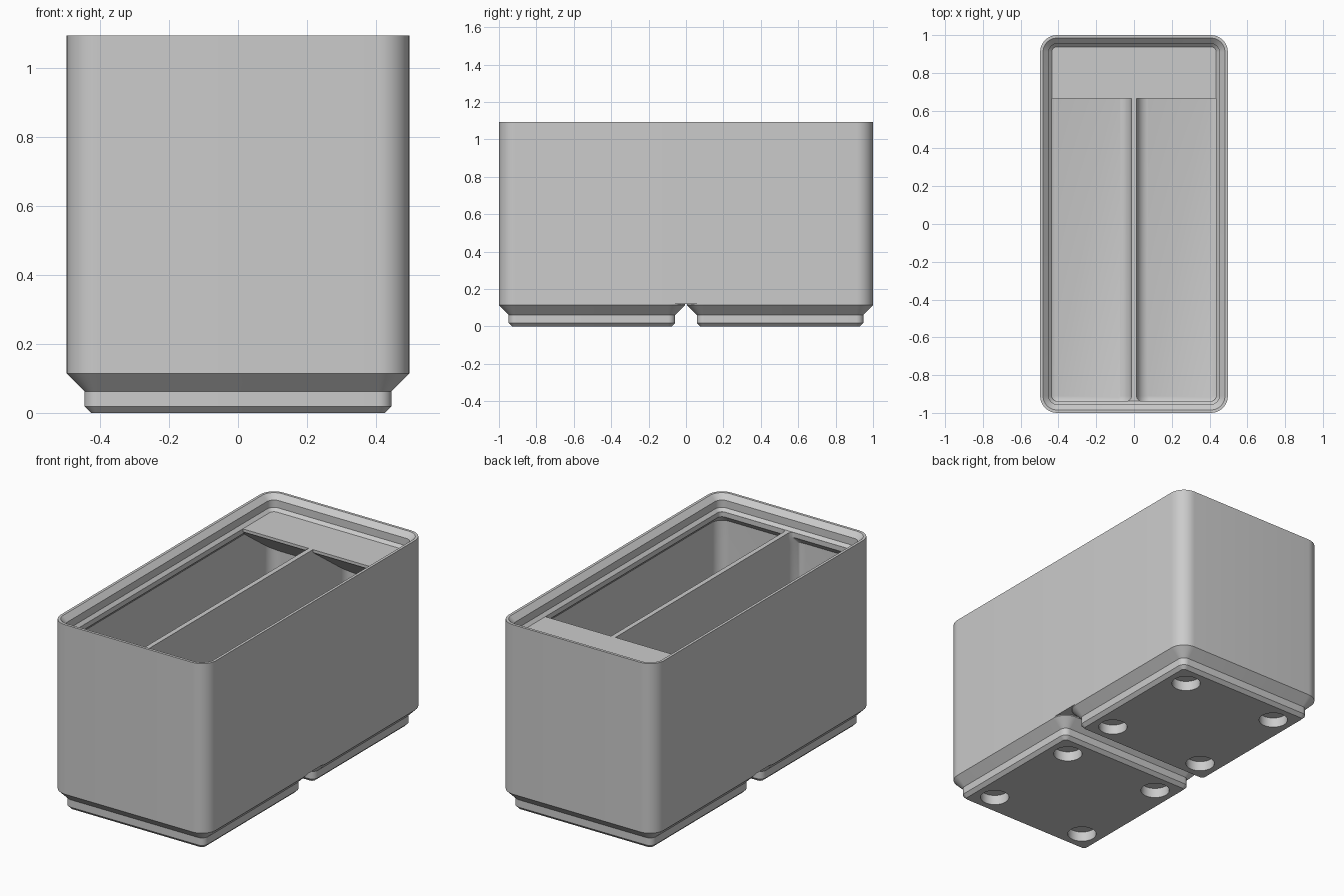
import bpy, bmesh, math

if "Cube" in bpy.data.objects:
    bpy.data.objects.remove(bpy.data.objects["Cube"], do_unlink=True)

MM = 1 / 41.75            # millimetres to model units
HALF_X, HALF_Y = 20.75, 41.75
CORNER, WALL, LIP = 3.75, 0.95, 2.6
TOP, FLOOR = 42, 7
FILLET = CORNER - WALL
SEG = 10

grey = bpy.data.materials.new("light_grey")
grey.use_nodes = True
grey.diffuse_color = (0.6, 0.6, 0.6, 1)
grey.node_tree.nodes["Principled BSDF"].inputs["Base Color"].default_value = (0.6, 0.6, 0.6, 1)


def rounded_rect(x0, x1, y0, y1, r):
    """Counter-clockwise outline with round corners."""
    r = max(r, 0.03)
    corners = [(x1 - r, y1 - r), (x0 + r, y1 - r), (x0 + r, y0 + r), (x1 - r, y0 + r)]
    pts = []
    for q, (cx, cy) in enumerate(corners):
        for i in range(SEG + 1):
            a = (q + i / SEG) * math.pi / 2
            pts.append((cx + r * math.cos(a), cy + r * math.sin(a)))
    return pts


def make_object(name, bm):
    bmesh.ops.recalc_face_normals(bm, faces=bm.faces)
    mesh = bpy.data.meshes.new(name)
    bm.to_mesh(mesh)
    bm.free()
    mesh.materials.append(grey)
    obj = bpy.data.objects.new(name, mesh)
    bpy.context.collection.objects.link(obj)
    return obj


def loft(name, rings):
    """Closed solid through rings of (outline, height)."""
    bm = bmesh.new()
    loops = [[bm.verts.new((x * MM, y * MM, z * MM)) for x, y in pts] for pts, z in rings]
    for a, b in zip(loops, loops[1:]):
        for i in range(len(a)):
            j = (i + 1) % len(a)
            bm.faces.new((a[i], a[j], b[j], b[i]))
    bm.faces.new(loops[0][::-1])
    bm.faces.new(loops[-1])
    return make_object(name, bm)


def subtract(obj, cutter):
    mod = obj.modifiers.new("cut", 'BOOLEAN')
    mod.operation, mod.solver, mod.object = 'DIFFERENCE', 'EXACT', cutter
    bpy.context.view_layer.objects.active = obj
    bpy.ops.object.modifier_apply(modifier=mod.name)


def discard(obj):
    bpy.data.objects.remove(obj, do_unlink=True)


def inset_ring(inset, z, hx=HALF_X, hy=HALF_Y, cy=0):
    return rounded_rect(-hx + inset, hx - inset, cy - hy + inset, cy + hy - inset, CORNER - inset), z


# Body with stacking lip, solid up to the compartment top
body = loft("bin_body", [inset_ring(i, z) for i, z in (
    (0, 5), (0, 45.7), (0.65, 45.7), (1.9, 44.5), (1.9, 42.7), (LIP, TOP))])

# Label shelf: a wedge kept out of the compartment cutters
bm = bmesh.new()
front = HALF_Y - 14
drop = 14 * math.tan(math.radians(36))
profile = [(front, 43), (front, TOP - 0.7), (HALF_Y, TOP - 0.7 - drop), (HALF_Y, 43)]
face = bm.faces.new([bm.verts.new((-0.6, y * MM, z * MM)) for y, z in profile])
extruded = bmesh.ops.extrude_face_region(bm, geom=[face])
bmesh.ops.translate(bm, vec=(1.2, 0, 0),
                    verts=[v for v in extruded["geom"] if isinstance(v, bmesh.types.BMVert)])
shelf = make_object("shelf_cutter", bm)

# Two compartments either side of the divider, with filleted floors
for side in (-1, 1):
    rings = []

    def add(outer, z, r, inner=0):
        x0, x1 = sorted((side * (0.58 + inner), side * (HALF_X - outer)))
        rings.append((rounded_rect(x0, x1, -HALF_Y + outer, HALF_Y - outer, r), z))

    for k in range(6):
        a = (k + 0.5) / 6 * math.pi / 2
        s = FILLET * (1 - math.sin(a))
        add(WALL + s, FLOOR + FILLET * (1 - math.cos(a)), FILLET - s, s)
    add(WALL, FLOOR + FILLET, FILLET)
    add(WALL, TOP - 2.85, FILLET)
    add(LIP + 0.02, TOP - 1.2, CORNER - LIP)
    add(LIP + 0.02, TOP + 0.3, CORNER - LIP)
    pocket = loft("pocket_cutter", rings)
    subtract(pocket, shelf)
    subtract(body, pocket)
    discard(pocket)
discard(shelf)

# Stepped feet with magnet holes
feet = []
for name, cy in (("front_foot", -21), ("back_foot", 21)):
    foot = loft(name, [inset_ring(i, z, hy=HALF_X, cy=cy) for i, z in (
        (2.95, 0), (2.15, 0.8), (2.15, 2.6), (0, 4.75), (0, 5))])
    for hx in (-13, 13):
        for hy in (-13, 13):
            bm = bmesh.new()
            bmesh.ops.create_cone(bm, cap_ends=True, segments=32, radius1=3.25 * MM,
                                  radius2=3.25 * MM, depth=4.8 * MM)
            bmesh.ops.translate(bm, vec=(hx * MM, (cy + hy) * MM, 0), verts=bm.verts)
            hole = make_object("hole_cutter", bm)
            subtract(foot, hole)
            discard(hole)
    feet.append(foot)

# Smooth rounded corners, keep the creases
for obj in [body] + feet:
    bpy.ops.object.select_all(action='DESELECT')
    obj.select_set(True)
    bpy.context.view_layer.objects.active = obj
    bpy.ops.object.shade_smooth_by_angle(angle=math.radians(25))
